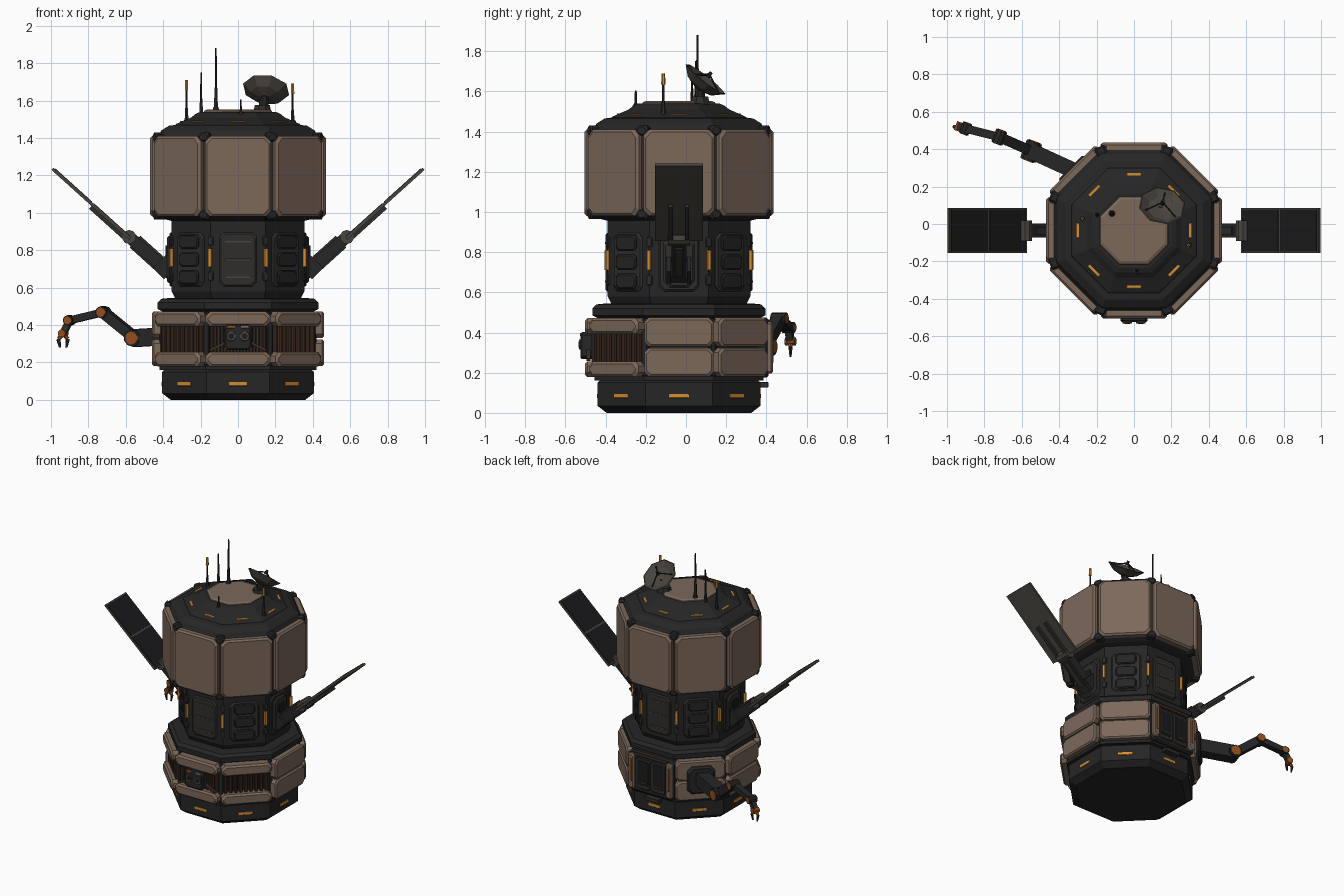
import bpy, bmesh, math
from mathutils import Vector, Matrix

cube = bpy.data.objects.get("Cube")
if cube:
    bpy.data.objects.remove(cube, do_unlink=True)


def material(name, *rgb):
    m = bpy.data.materials.new(name)
    m.use_nodes = True
    m.diffuse_color = (*rgb, 1)
    bsdf = m.node_tree.nodes["Principled BSDF"]
    bsdf.inputs["Base Color"].default_value = (*rgb, 1)
    bsdf.inputs["Roughness"].default_value = 0.8
    return m


TAN = material("tan_armor", .20, .14, .102)
DARK = material("dark_hull", .019, .019, .019)
TRIM = material("dark_trim", .028, .027, .025)
BLACK = material("black_cell", .011, .011, .012)
BROWN = material("brown_ribs", .055, .029, .017)
RUST = material("rust_joint", .29, .075, .012)
AMBER = material("amber_light", .68, .27, .03)
TAUPE = material("taupe_metal", .065, .057, .047)

CY = -0.035
CENTRE = Matrix.Translation((0, CY, 0))


def side(k):
    """Frame of hull side k: 0 front, 2 left, 4 back, 6 right; local -y is outward."""
    return CENTRE @ Matrix.Rotation(k * math.pi / 4, 4, 'Z')


def finish(name, bm, mat, matrix):
    bmesh.ops.recalc_face_normals(bm, faces=bm.faces)
    me = bpy.data.meshes.new(name)
    bm.to_mesh(me)
    bm.free()
    me.materials.append(mat)
    ob = bpy.data.objects.new(name, me)
    ob.matrix_world = matrix
    bpy.context.collection.objects.link(ob)
    return ob


def loft(name, rings, mat, matrix):
    bm = bmesh.new()
    loops = [[bm.verts.new(p) for p in ring] for ring in rings]
    n = len(loops[0])
    for a, b in zip(loops, loops[1:]):
        for i in range(n):
            j = (i + 1) % n
            bm.faces.new((a[i], a[j], b[j], b[i]))
    bm.faces.new(loops[0][::-1])
    bm.faces.new(loops[-1])
    return finish(name, bm, mat, matrix)


def lathe(name, profile, mat, matrix=CENTRE, n=8):
    """Faceted solid of revolution; radii are measured to the flats."""
    k = 1 / math.cos(math.pi / n)
    angles = [(i + .5) * math.tau / n for i in range(n)]
    return loft(name, [[(r * k * math.cos(a), r * k * math.sin(a), z) for a in angles]
                       for r, z in profile], mat, matrix)


def plate(name, k, x, z, w, h, r, t, mat, c=.002, b=.001):
    """Chamfered plate on hull side k, from distance r outward by t."""
    def ring(w, h, y):
        w, h = w / 2, h / 2
        pts = [(w, c - h), (w, h - c), (w - c, h), (c - w, h),
               (-w, h - c), (-w, c - h), (c - w, -h), (w - c, -h)]
        return [(x + u, -y, z + v) for u, v in pts]
    return loft(name, [ring(w, h, r), ring(w, h, r + t - b),
                       ring(w - 2 * b, h - 2 * b, r + t)], mat, side(k))


def aim(p, q, axis, up):
    p, q = Vector(p), Vector(q)
    turn = (q - p).to_track_quat(axis, up).to_matrix().to_4x4()
    return Matrix.Translation(p) @ turn, (q - p).length


def beam(name, p, q, w, h, mat, lift=0):
    m, length = aim(p, q, 'X', 'Z')
    bm = bmesh.new()
    bmesh.ops.create_cube(bm, size=1, matrix=Matrix.Translation((length / 2, 0, lift))
                          @ Matrix.Diagonal((length, w, h, 1)))
    return finish(name, bm, mat, m)


def rod(name, p, q, r0, r1, mat, n=8):
    m, length = aim(p, q, 'Z', 'Y')
    return lathe(name, [(r0, 0), (r1, length)], mat, m, n)


# Hull core, bottom to top
lathe("base", [(.36, 0), (.405, .035), (.405, .15), (.39, .165)], DARK)
lathe("lower_core", [(.42, .16), (.42, .18), (.40, .19), (.40, .47), (.42, .48)], DARK)
lathe("collar", [(.40, .47), (.43, .485), (.43, .52), (.41, .54), (.36, .545)], DARK)
lathe("waist", [(.335, .54), (.355, .58), (.355, .97)], DARK)
lathe("upper_core", [(.35, .955), (.39, .965), (.435, .985), (.435, 1.40), (.42, 1.42),
                     (.41, 1.44), (.37, 1.465), (.33, 1.47)], DARK)
lathe("roof", [(.34, 1.46), (.33, 1.475), (.25, 1.51), (.225, 1.53), (.20, 1.54)], DARK)
lathe("roof_cap", [(.185, 1.53), (.18, 1.545), (.165, 1.552)], TAN)

# Repeated details on all eight sides
for k in range(8):
    plate("base_light", k, 0, .085, .10, .02, .40, .009, AMBER)
    plate("upper_armor", k, 0, 1.195, .355, .43, .42, .05, TAN, .03, .012)
    plate("roof_light", k, 0, 1.482, .08, .018, .295, .014, AMBER)
    plate("waist_panel", k, 0, .75, .20, .29, .35, .016, TRIM, .025, .008)
    for z in (.655, .75, .845):
        if k % 2:
            plate("waist_pad", k, 0, z, .14, .075, .36, .018, DARK, .015, .006)
        else:
            plate("waist_slot", k, 0, z, .14, .01, .36, .009, TAUPE)
    corner = k + .5
    plate("corner_light", corner, 0, .76, .018, .10, .375, .022, AMBER)
    for z in (.66, .85):
        plate("corner_clip", corner, 0, z, .03, .05, .37, .02, TRIM, .006, .004)
    plate("corner_rail", corner, 0, 1.19, .025, .42, .45, .025, TRIM, .004, .004)
    for z in (.99, 1.405):
        plate("corner_block", corner, 0, z, .06, .05, .43, .055, DARK, .012, .008)
    plate("lower_corner_post", corner, 0, .325, .035, .29, .41, .04, DARK, .008, .006)

# Lower armor: ribbed bays toward the front, split pads elsewhere
for k in (7, 0, 1):
    for z in (.217, .432):
        plate("bay_pad", k, 0, z, .345, .078, .39, .078, TAN, .022, .012)
    for i in range(-4, 5):
        plate("bay_rib", k, i * .035, .325, .022, .15, .39, .045, BROWN, .003, .006)
for k in (2, 3, 5, 6):
    for z in (.252, .402):
        plate("side_pad", k, 0, z, .345, .143, .39, .07, TAN, .022, .01)

# Front instrument box
plate("instrument_box", 0, 0, .335, .145, .135, .42, .07, DARK, .015, .008)
for s in (-1, 1):
    rod("instrument_ring", (s * .036, CY - .47, .34), (s * .036, CY - .497, .34), .027, .024, TAUPE)
    rod("instrument_lens", (s * .036, CY - .49, .34), (s * .036, CY - .50, .34), .015, .015, BLACK)
    plate("instrument_tab", 0, s * .037, .39, .042, .016, .48, .012, RUST if s < 0 else TAN)
    beam("instrument_pipe", (s * .06, CY - .45, .31), (s * .15, CY - .45, .265), .02, .015, BROWN)

# Rear double door
plate("door_frame", 4, 0, .325, .37, .30, .39, .055, DARK, .02, .01)
plate("door_lintel", 4, 0, .455, .27, .02, .43, .024, BROWN)
for s in (-1, 1):
    plate("door_column", 4, s * .155, .325, .05, .26, .42, .047, TAN, .012, .008)
    plate("door_strip", 4, s * .155, .335, .012, .17, .46, .011, RUST)
    plate("door_leaf", 4, s * .063, .32, .115, .23, .43, .022, TRIM, .012, .005)
    plate("door_window", 4, s * .063, .325, .09, .18, .445, .009, BLACK, .01)
    plate("door_brace", 4, s * .063, .255, .07, .012, .45, .008, BROWN)
plate("door_step", 4, 0, .14, .12, .025, .39, .055, TRIM)

# Solar wings
for s in (-1, 1):
    k = 4 - 2 * s if s > 0 else 6

    def at(x, z, y=0):
        return (s * x, CY + y, z)
    plate("wing_bracket", k, 0, .75, .155, .25, .35, .03, TRIM, .03, .01)
    plate("wing_socket", k, 0, .74, .07, .17, .375, .012, BLACK, .01)
    for y in (-.05, .05):
        beam("wing_cheek", at(.36, .68, y), at(.42, .74, y), .022, .10, DARK)
    beam("wing_strut", at(.35, .665), at(.58, .87), .075, .065, DARK)
    beam("wing_strut_rib", at(.40, .71), at(.55, .845), .04, .085, TRIM)
    rod("wing_hinge", at(.582, .87, -.055), at(.582, .87, .055), .036, .036, TAUPE, 10)
    beam("wing_panel", at(.578, .862), at(.992, 1.235), .24, .016, TAUPE)
    for y in (-.04, .04):
        beam("wing_rail", at(.58, .86, y), at(.78, 1.04, y), .022, .022, TRIM, -.014)
    for x0, x1 in ((.585, .778), (.788, .985)):
        slope = (1.235 - .862) / (.992 - .578)
        beam("solar_cell", at(x0, .862 + (x0 - .578) * slope),
             at(x1, .862 + (x1 - .578) * slope), .225, .006, BLACK, .009)

# Manipulator arm on the rear right side
plate("arm_mount", 5, 0, .335, .19, .20, .44, .04, DARK, .03, .012)
root, shoulder = Vector((-.31, .28, .345)), Vector((-.55, .39, .33))
elbow, wrist = Vector((-.72, .465, .468)), Vector((-.90, .51, .425))
palm = Vector((-.935, .52, .355))
across = Vector((.35, .93, 0)).normalized()
beam("arm_root", root, shoulder, .085, .095, DARK)
beam("upper_arm", shoulder, elbow, .055, .055, DARK)
beam("forearm", elbow, wrist, .045, .04, DARK)
beam("hand", wrist, palm, .035, .035, TRIM)
for p, r in ((shoulder, .043), (elbow, .031), (wrist, .026)):
    rod("arm_joint", p - across * r * 1.2, p + across * r * 1.2, r, r, DARK, 10)
    rod("arm_joint_cap", p - across * r * 1.32, p + across * r * 1.32, r * .78, r * .78, RUST, 10)
rod("palm_joint", palm - across * .025, palm + across * .025, .02, .02, RUST)
for s in (-1, 1):
    knuckle = palm + Vector((s * .025, 0, -.03))
    rod("finger_base", palm, knuckle, .011, .009, RUST, 6)
    rod("finger_tip", knuckle, palm + Vector((s * .017, 0, -.075)), .01, .005, TRIM, 6)

# Roof antennas
for x, y, z0, z1, lit in ((-.275, .03, 1.46, 1.71, True), (-.197, .05, 1.50, 1.75, False),
                          (-.118, .057, 1.53, 1.88, False), (.015, -.25, 1.50, 1.605, False),
                          (.292, -.113, 1.46, 1.69, True)):
    mid = z0 + (z1 - z0) * .4
    rod("antenna_base", (x, y, z0), (x, y, z0 + .035), .02, .014, TRIM)
    rod("antenna_sleeve", (x, y, z0), (x, y, mid), .012, .007, TRIM, 6)
    rod("antenna_whip", (x, y, mid), (x, y, z1), .006, .004, DARK, 6)
    if lit:
        rod("antenna_lamp", (x, y, z1 - .055), (x, y, z1), .009, .008, AMBER, 6)

# Dish with tripod feed
hub = Vector((.15, .098, 1.66))
axis = Vector((.12, .60, .76)).normalized()
frame = aim(hub, hub + axis, 'Z', 'Y')[0]
lathe("dish", [(.025, -.06), (.075, -.042), (.118, 0), (.112, .002),
               (.07, -.025), (.01, -.036)], TAUPE, frame)
for i in range(3):
    a = i * math.tau / 3 + .5
    rod("feed_strut", frame @ Vector((.095 * math.cos(a), .095 * math.sin(a), -.01)),
        frame @ Vector((0, 0, .03)), .004, .004, DARK, 6)
rod("feed_horn", frame @ Vector((0, 0, .015)), frame @ Vector((0, 0, .045)), .012, .007, DARK, 6)
rod("dish_neck", (.13, .07, 1.53), hub - axis * .045, .028, .022, DARK)
rod("dish_foot", (.13, .07, 1.53), (.13, .07, 1.575), .05, .04, TRIM)
